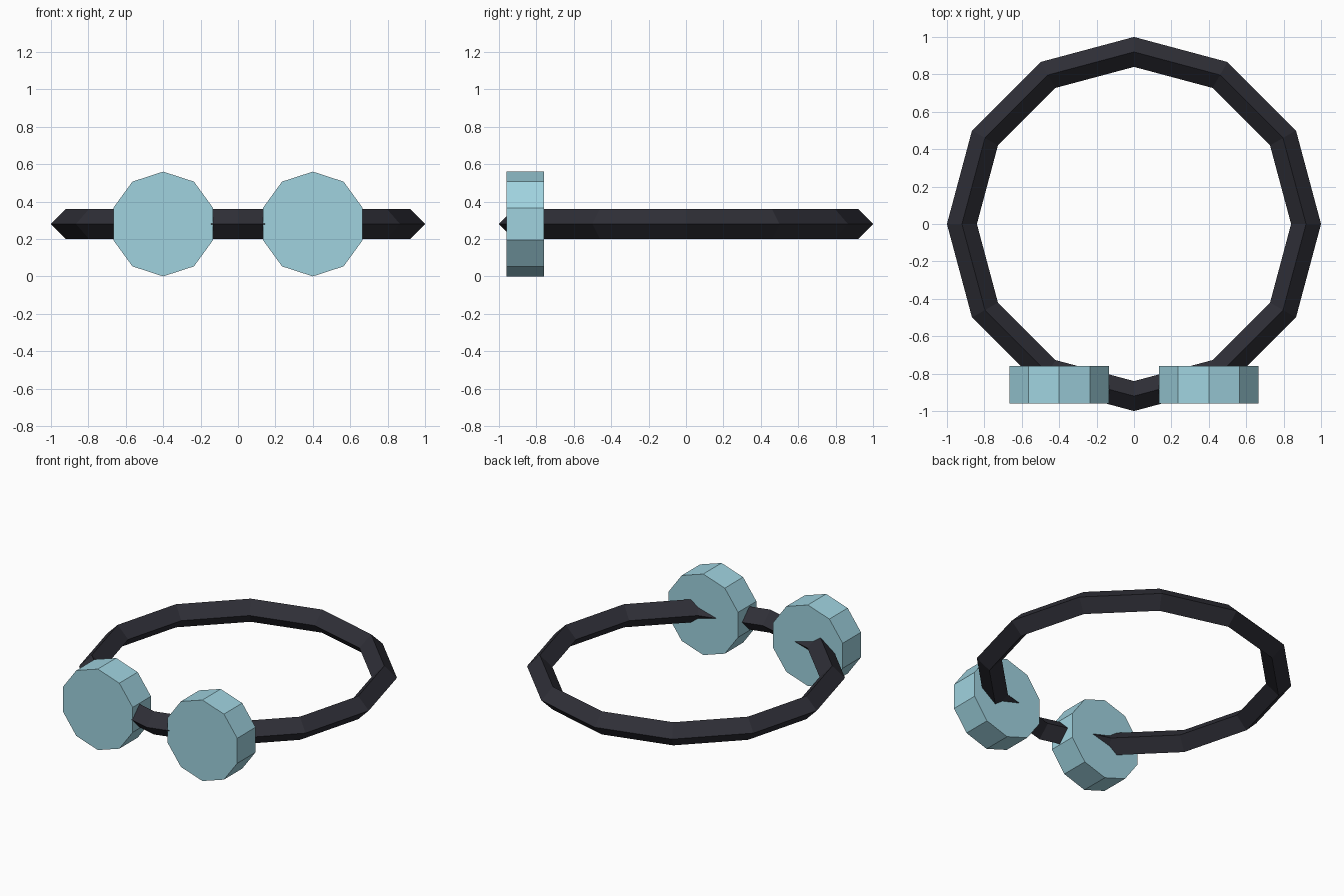
import bpy
import math

if "Cube" in bpy.data.objects:
    bpy.data.objects.remove(bpy.data.objects["Cube"])


def make_material(name, colour):
    mat = bpy.data.materials.new(name)
    mat.diffuse_color = (*colour, 1.0)
    mat.use_nodes = True
    mat.node_tree.nodes["Principled BSDF"].inputs["Base Color"].default_value = mat.diffuse_color
    return mat


dark = make_material("charcoal", (0.028, 0.028, 0.038))
glass = make_material("pale_blue", (0.35, 0.65, 0.74))

MID_Z = 0.28

# Head strap: twelve-sided ring with a diamond cross-section
bpy.ops.mesh.primitive_torus_add(
    major_segments=12, minor_segments=4,
    major_radius=0.92, minor_radius=0.08, location=(0, 0, MID_Z))
strap = bpy.context.object
strap.name = "strap"
strap.data.materials.append(dark)

# Lenses: ten-sided discs facing forward, one corner pointing up
for side, x in (("left", -0.4), ("right", 0.4)):
    bpy.ops.mesh.primitive_cylinder_add(
        vertices=10, radius=0.28, depth=0.2,
        location=(x, -0.86, MID_Z), rotation=(math.pi / 2, 0, 0))
    lens = bpy.context.object
    lens.name = side + "_lens"
    lens.data.materials.append(glass)

for obj in bpy.data.objects:
    obj.data.shade_flat()
